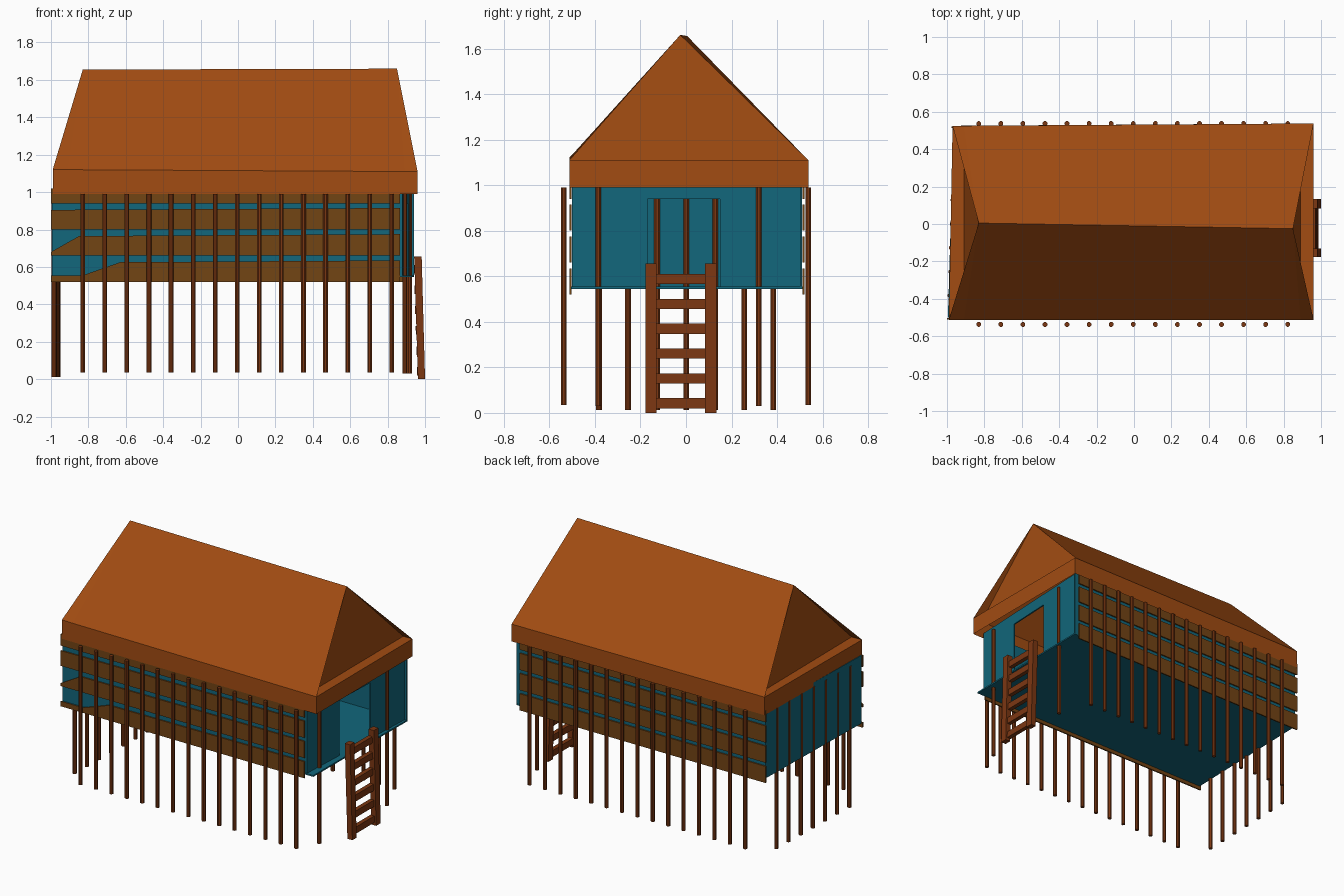
import bpy, bmesh, math
from mathutils import Vector

if "Cube" in bpy.data.objects:
    bpy.data.objects.remove(bpy.data.objects["Cube"])


def material(name, rgb):
    m = bpy.data.materials.new(name)
    m.diffuse_color = (*rgb, 1)
    m.use_nodes = True
    m.node_tree.nodes["Principled BSDF"].inputs["Base Color"].default_value = m.diffuse_color
    return m


ROOF = material("roof_orange", (0.36, 0.072, 0.006))
POST = material("post_brown", (0.20, 0.038, 0.006))
SLAT = material("slat_brown", (0.17, 0.058, 0.007))
TEAL = material("wall_teal", (0.006, 0.135, 0.20))


def make(name, verts, faces, mat, recalc=True):
    bm = bmesh.new()
    vs = [bm.verts.new(v) for v in verts]
    for f in faces:
        bm.faces.new([vs[i] for i in f])
    if recalc:
        bmesh.ops.recalc_face_normals(bm, faces=bm.faces)
    me = bpy.data.meshes.new(name)
    bm.to_mesh(me)
    bm.free()
    me.materials.append(mat)
    ob = bpy.data.objects.new(name, me)
    bpy.context.collection.objects.link(ob)
    return ob


def prism(name, pts, offset, mat):
    """Extrude a planar outline along an offset."""
    n = len(pts)
    a = [Vector(p) for p in pts]
    verts = a + [p + Vector(offset) for p in a]
    faces = [list(range(n)), list(range(n, 2 * n))]
    faces += [[i, (i + 1) % n, n + (i + 1) % n, n + i] for i in range(n)]
    return make(name, verts, faces, mat)


def wall(name, p, q, z0, z1, offset):
    prism(name, [(*p, z0), (*q, z0), (*q, z1), (*p, z1)], offset, TEAL)


def post(name, x, y, z0, z1=0.99, r=0.0135):
    ring = [(x + r * math.cos(a), y + r * math.sin(a), z0)
            for a in (math.tau * (i + 0.5) / 8 for i in range(8))]
    prism(name, ring, (0, 0, z1 - z0), POST)


# Roof: slopes, fascia, recessed gables and the ledges below them
eave = [(-0.99, -0.512), (0.96, -0.512), (0.96, 0.537), (-0.97, 0.525)]
ze = [1.122, 1.11, 1.11, 1.115]
verts = [(x, y, 0.99) for x, y in eave] + [(*e, z) for e, z in zip(eave, ze)]
verts += [(-0.83, 0.005, 1.655), (0.85, -0.025, 1.66)]
verts += [(0.89, -0.512, 1.11), (0.89, 0.537, 1.11),
          (-0.91, 0.525, 1.115), (-0.91, -0.512, 1.12)]
make("roof", verts, [
    (0, 1, 5, 10, 13, 4), (1, 2, 6, 5), (2, 3, 7, 12, 11, 6), (3, 0, 4, 7),
    (4, 13, 8), (13, 10, 9, 8), (10, 5, 9),
    (6, 11, 9), (11, 12, 8, 9), (12, 7, 8),
    (10, 9, 11), (12, 8, 13),
    (5, 10, 11, 6), (7, 12, 13, 4)], ROOF, recalc=False)

# Floor
prism("floor", [(-0.99, -0.505, 0.545), (0.93, -0.505, 0.545),
                (0.94, 0.512, 0.545), (-0.965, 0.512, 0.545)],
      (0, 0, 0.01), TEAL)

# Walls, with a door opening in the right end
fl, fr, br, bl = (-0.995, -0.5), (0.87, -0.5), (0.94, 0.51), (-0.965, 0.51)
TOP = 1.02
wall("front_wall", fl, fr, 0.55, TOP, (0, 0.01, 0))
wall("back_wall", bl, br, 0.55, TOP, (0, -0.01, 0))
wall("left_wall", fl, bl, 0.55, TOP, (0.01, 0, 0))


def on_right(y):
    return (0.87 + 0.045 * (y + 0.5), y)


wall("right_wall_front", on_right(-0.5), on_right(-0.17), 0.55, TOP, (0.01, 0, 0))
wall("right_wall_back", on_right(0.15), on_right(0.51), 0.55, TOP, (0.01, 0, 0))
wall("door_lintel", on_right(-0.17), on_right(0.15), 0.94, TOP, (0.01, 0, 0))

# Side slats; the two lowest front ones narrow at the left
front = [
    [(-1, .52), (.865, .52), (.865, .635), (-.63, .625), (-.83, .555), (-1, .555)],
    [(-1, .66), (.865, .66), (.865, .775), (-.85, .765), (-1, .68)],
    [(-1, .80), (.865, .80), (.865, .915), (-1, .905)],
    [(-1, .94), (.865, .94), (.865, 1.02), (-1, 1.02)]]
for i, outline in enumerate(front):
    prism(f"front_slat_{i}", [(x, -0.502, z) for x, z in outline], (0, -0.009, 0), SLAT)
    z0 = 0.52 + 0.14 * i
    z1 = min(z0 + 0.115, 1.02)
    prism(f"back_slat_{i}", [(-0.975, 0.512, z0), (0.91, 0.512, z0),
                             (0.91, 0.512, z1), (-0.975, 0.512, z1)],
          (0, 0.009, 0), SLAT)

# Posts along the long sides and both ends
for i in range(15):
    x = -0.83 + 1.652 * i / 14
    post(f"front_post_{i}", x, -0.537, 0.035)
    post(f"back_post_{i}", x, 0.537, 0.035)
for i in range(7):
    y = -0.382 + 0.1275 * i
    post(f"left_post_{i}", -0.972 + 0.03 * y, y, 0.012)
post("right_post_front", 0.892, -0.385, 0.03)
post("right_post_back", 0.917, 0.32, 0.03)

# Ladder leaning slightly towards the door
rail = [(0.962, 0), (1.0, 0), (0.982, 0.655), (0.942, 0.655)]
for name, y, w in (("ladder_rail_front", -0.177, 0.047), ("ladder_rail_back", 0.083, 0.05)):
    prism(name, [(x, y, z) for x, z in rail], (0, w, 0), POST)
for i in range(6):
    z = 0.02 + 0.109 * i
    x = 0.958 - 0.03 * z
    prism(f"ladder_rung_{i}", [(x, -0.135, z), (x + 0.03, -0.135, z),
                               (x + 0.029, -0.135, z + 0.045), (x - 0.001, -0.135, z + 0.045)],
          (0, 0.222, 0), POST)
